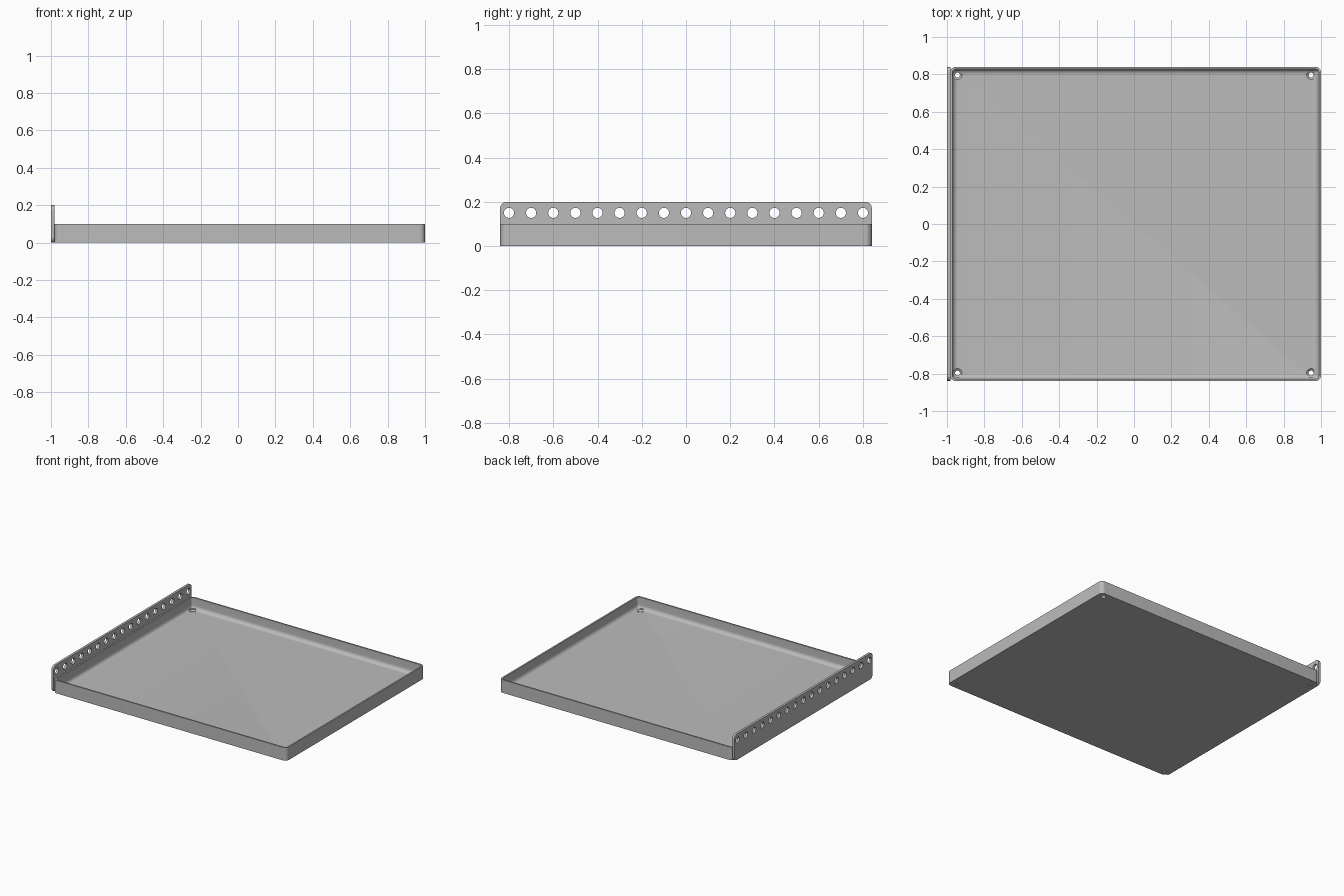
import bpy, bmesh
from math import pi, sin, cos, radians
from mathutils import Matrix

cube = bpy.data.objects.get("Cube")
if cube:
    bpy.data.objects.remove(cube)

grey = bpy.data.materials.new("grey metal")
grey.use_nodes = True
grey.diffuse_color = (0.5, 0.5, 0.5, 1)
grey.node_tree.nodes["Principled BSDF"].inputs["Base Color"].default_value = (0.5, 0.5, 0.5, 1)

LEFT, RIGHT, HALF_Y = -0.983, 1.0, 0.84
WALL, FLOOR, HEIGHT = 0.012, 0.012, 0.1
CORNER, FILLET = 0.03, 0.03


def make_object(name, bm):
    bmesh.ops.recalc_face_normals(bm, faces=bm.faces)
    mesh = bpy.data.meshes.new(name)
    bm.to_mesh(mesh)
    bm.free()
    mesh.materials.append(grey)
    obj = bpy.data.objects.new(name, mesh)
    bpy.context.collection.objects.link(obj)
    return obj


def rounded_rect(a0, a1, b0, b1, r, steps=8):
    """Outline points of a rectangle with rounded corners."""
    corners = [(a1 - r, b1 - r), (a0 + r, b1 - r), (a0 + r, b0 + r), (a1 - r, b0 + r)]
    points = []
    for k, (a, b) in enumerate(corners):
        for i in range(steps + 1):
            t = (k + i / steps) * pi / 2
            points.append((a + r * cos(t), b + r * sin(t)))
    return points


def loft(bm, rings):
    """Closed skin through rings of points, capped at both ends."""
    loops = [[bm.verts.new(p) for p in ring] for ring in rings]
    n = len(loops[0])
    for low, high in zip(loops, loops[1:]):
        for i in range(n):
            j = (i + 1) % n
            bm.faces.new((low[i], low[j], high[j], high[i]))
    bm.faces.new(loops[0][::-1])
    bm.faces.new(loops[-1])


def cut(obj, bm):
    """Subtract a cutter mesh, then discard the cutter."""
    cutter = make_object("hole_cutter", bm)
    cutter.hide_render = True
    mod = obj.modifiers.new("holes", "BOOLEAN")
    mod.operation, mod.solver, mod.object = "DIFFERENCE", "EXACT", cutter
    bpy.context.view_layer.objects.active = obj
    bpy.ops.object.modifier_apply(modifier=mod.name)
    bpy.data.objects.remove(cutter)


def shade(obj):
    bpy.ops.object.select_all(action="DESELECT")
    obj.select_set(True)
    bpy.context.view_layer.objects.active = obj
    bpy.ops.object.shade_smooth_by_angle(angle=radians(30))


# Tray: (inset, height) profile up the outside and down the filleted inside
profile = [(0, 0), (0, HEIGHT), (WALL, HEIGHT)]
for i in range(9):
    t = i / 8 * pi / 2
    profile.append((WALL + FILLET * (1 - cos(t)), FLOOR + FILLET * (1 - sin(t))))
rings = []
for inset, z in profile:
    outline = rounded_rect(LEFT + inset, RIGHT - inset, inset - HALF_Y, HALF_Y - inset,
                           max(CORNER - inset, 0.004))
    rings.append([(x, y, z) for x, y in outline])
bm = bmesh.new()
loft(bm, rings)
tray = make_object("tray", bm)

# Countersunk screw holes in the tray corners
bm = bmesh.new()
for x in (-0.944, 0.947):
    for y in (-0.797, 0.797):
        rings = []
        for r, z in [(0.013, -0.01), (0.013, 0.003), (0.024, FLOOR), (0.024, 0.04)]:
            rings.append([(x + r * cos(i * pi / 12), y + r * sin(i * pi / 12), z)
                          for i in range(24)])
        loft(bm, rings)
cut(tray, bm)
shade(tray)

# Upright side plate with rounded corners
bm = bmesh.new()
outline = rounded_rect(-HALF_Y, HALF_Y, 0, 0.2, 0.03)
loft(bm, [[(x, y, z) for y, z in outline] for x in (-1.0, LEFT + 0.001)])
plate = make_object("side_plate", bm)

# Row of round holes along the plate
bm = bmesh.new()
for i in range(17):
    place = Matrix.Translation((-0.99, (i - 8) * 0.1, 0.15)) @ Matrix.Rotation(pi / 2, 4, "Y")
    bmesh.ops.create_cone(bm, cap_ends=True, segments=24, radius1=0.023, radius2=0.023,
                          depth=0.1, matrix=place)
cut(plate, bm)
shade(plate)
